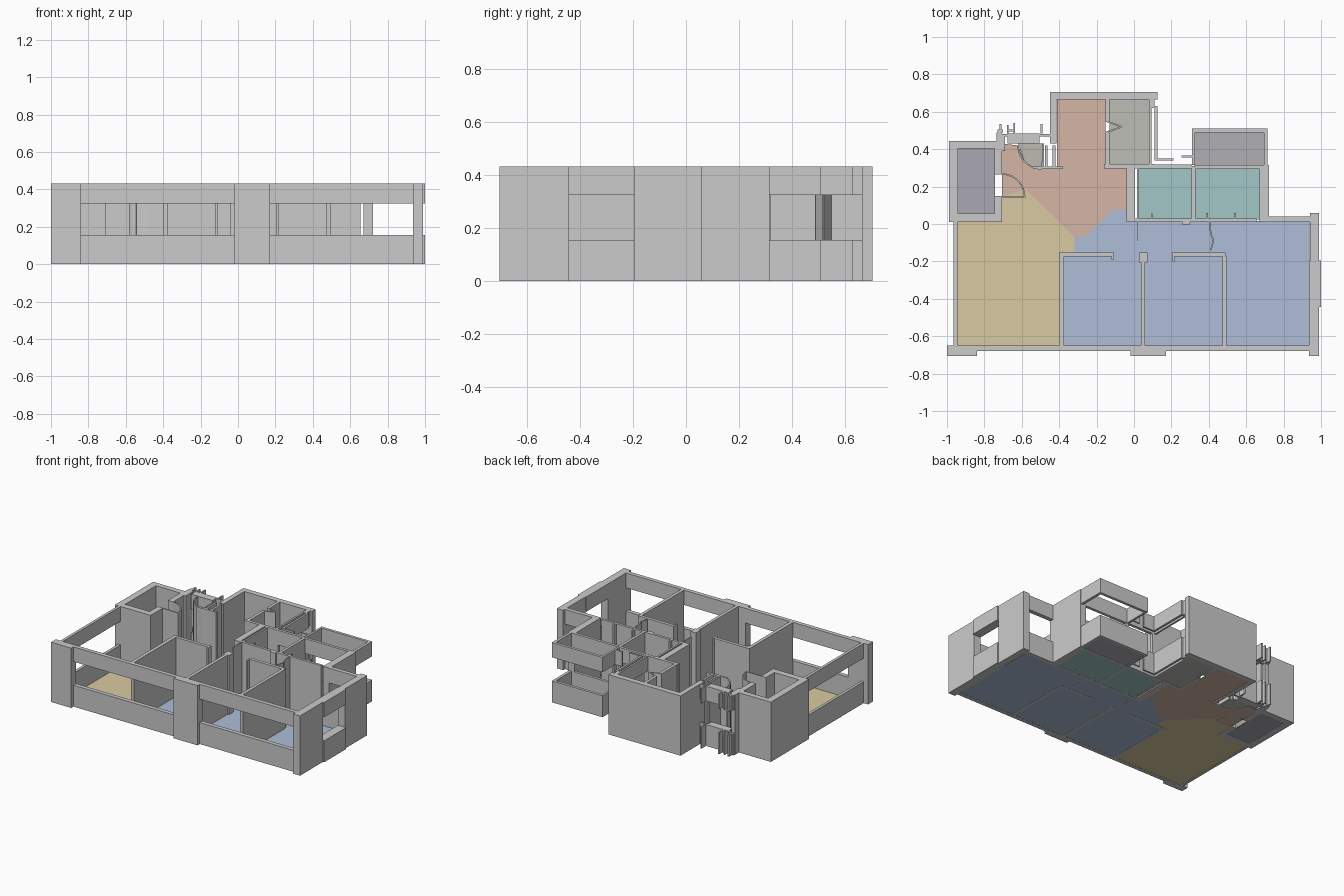
import bpy, bmesh, math

H, SILL, HEAD = 0.432, 0.155, 0.325   # wall height, window bottom and top


def finish(name, bm, color=None):
    bmesh.ops.recalc_face_normals(bm, faces=bm.faces)
    mesh = bpy.data.meshes.new(name)
    bm.to_mesh(mesh)
    bm.free()
    ob = bpy.data.objects.new(name, mesh)
    bpy.context.collection.objects.link(ob)
    if color:
        mat = bpy.data.materials.new(name + "_paint")
        mat.diffuse_color = (*color, 1)
        mesh.materials.append(mat)
    return ob


def prism(bm, pts, z0, z1):
    lo = [bm.verts.new((x, y, z0)) for x, y in pts]
    hi = [bm.verts.new((x, y, z1)) for x, y in pts]
    bm.faces.new(lo)
    bm.faces.new(hi)
    for i in range(len(pts)):
        j = (i + 1) % len(pts)
        bm.faces.new((lo[i], lo[j], hi[j], hi[i]))


def rect(x0, x1, y0, y1):
    return [(x0, y0), (x1, y0), (x1, y1), (x0, y1)]


def walls(name, rects, window=False):
    """Full height walls, or a sill and a lintel with an open strip between."""
    bm = bmesh.new()
    for r in rects:
        for z0, z1 in ([(0, SILL), (HEAD, H)] if window else [(0, H)]):
            prism(bm, rect(*r), z0, z1)
    return finish(name, bm)


def strip(name, pts, t=0.008):
    """Thin upright panels following a line of points."""
    bm = bmesh.new()
    for (xa, ya), (xb, yb) in zip(pts, pts[1:]):
        d = math.hypot(xb - xa, yb - ya)
        nx, ny = -(yb - ya) / d * t / 2, (xb - xa) / d * t / 2
        prism(bm, [(xa + nx, ya + ny), (xb + nx, yb + ny),
                   (xb - nx, yb - ny), (xa - nx, ya - ny)], 0, H)
    return finish(name, bm)


def arc(cx, cy, r, a0, a1, n=8):
    return [(cx + r * math.cos(math.radians(a0 + (a1 - a0) * i / n)),
             cy + r * math.sin(math.radians(a0 + (a1 - a0) * i / n))) for i in range(n + 1)]


def floor(name, pts, color):
    bm = bmesh.new()
    prism(bm, pts, 0.001, 0.004)
    finish(name, bm, color)


# Front facade: three piers and two long window strips
walls("front_piers", [(-1, -0.84, -0.705, -0.65), (-0.02, 0.17, -0.705, -0.65),
                      (0.935, 0.99, -0.705, -0.445)])
walls("front_windows", [(-0.84, -0.02, -0.68, -0.65), (0.17, 0.935, -0.68, -0.65)], True)

# Right side wall with its projecting window
walls("right_wall", [(0.94, 0.99, -0.195, 0.06)])
walls("right_window", [(0.935, 1.0, -0.445, -0.195)], True)

# Left living room window
walls("left_window", [(-0.965, -0.945, -0.65, 0.01)], True)

# Closed left store room, door gap in its right wall
walls("store_walls", [(-0.99, -0.94, 0.01, 0.445), (-0.94, -0.705, 0.405, 0.445),
                      (-0.94, -0.745, 0.01, 0.055), (-0.745, -0.705, 0.01, 0.15),
                      (-0.745, -0.705, 0.265, 0.405), (-0.735, -0.705, 0.445, 0.49)])

# Entrance and kitchen block at the back
walls("back_block_walls", [(-0.45, 0.125, 0.665, 0.705), (-0.45, -0.415, 0.43, 0.665),
                           (-0.152, -0.13, 0.55, 0.665), (-0.152, -0.13, 0.32, 0.49),
                           (-0.16, 0.11, 0.298, 0.32)])
walls("kitchen_window", [(0.08, 0.093, 0.32, 0.665), (0.11, 0.125, 0.345, 0.63),
                         (0.093, 0.11, 0.62, 0.665)], True)
strip("kitchen_door", [(-0.15, 0.55), (-0.065, 0.52), (-0.15, 0.49)])

# Small washroom with its window and side posts
walls("washroom_window", [(-0.675, -0.505, 0.43, 0.485), (-0.705, -0.675, 0.468, 0.48),
                          (-0.505, -0.45, 0.468, 0.48), (-0.73, -0.70, 0.49, 0.505),
                          (-0.72, -0.708, 0.505, 0.535), (-0.68, -0.67, 0.485, 0.53),
                          (-0.645, -0.635, 0.485, 0.54), (-0.67, -0.645, 0.495, 0.505),
                          (-0.50, -0.49, 0.485, 0.535)], True)
walls("washroom_walls", [(-0.54, -0.38, 0.293, 0.308), (-0.475, -0.462, 0.308, 0.42),
                         (-0.435, -0.42, 0.308, 0.42), (-0.49, -0.48, 0.308, 0.43),
                         (-0.705, -0.69, 0.39, 0.468)])
strip("washroom_door_swing", arc(-0.495, 0.42, 0.125, 180, 270))
strip("hall_door_swing", arc(-0.705, 0.147, 0.12, 0, 90))
strip("hall_door_leaf", [(-0.705, 0.147), (-0.58, 0.147)])

# Two bathrooms
walls("bath_walls", [(-0.04, 0.005, 0.01, 0.32), (0.015, 0.028, 0.03, 0.298),
                     (0.308, 0.328, 0.02, 0.31), (0.672, 0.722, 0.01, 0.315),
                     (0.005, 0.655, 0.012, 0.03), (0.26, 0.3, -0.003, 0.012),
                     (0.09, 0.1, 0.03, 0.055), (0.385, 0.395, 0.03, 0.06),
                     (0.535, 0.545, 0.03, 0.06)])
walls("bath_windows", [(0.11, 0.31, 0.298, 0.318), (0.328, 0.672, 0.295, 0.315),
                       (0.11, 0.21, 0.34, 0.35), (0.255, 0.31, 0.355, 0.365)], True)

# Back balcony, open between parapet and upper band
walls("balcony_bands", [(0.31, 0.715, 0.49, 0.51), (0.31, 0.325, 0.315, 0.49),
                        (0.695, 0.715, 0.315, 0.49)], True)
walls("back_bedroom_window", [(0.722, 0.94, 0.01, 0.04)], True)

# Bedroom partitions with end caps at the doorways
walls("bedroom_partitions", [(-0.4, -0.375, -0.65, -0.175), (-0.4, -0.115, -0.175, -0.152),
                             (-0.12, -0.108, -0.19, -0.15), (0.037, 0.06, -0.65, -0.2),
                             (0.027, 0.072, -0.205, -0.152), (0.21, 0.49, -0.175, -0.152),
                             (0.206, 0.216, -0.2, -0.15), (0.472, 0.495, -0.65, -0.175)])
strip("corridor_door_leaf", [(0.02, 0.012), (0.02, -0.09)], 0.005)
strip("bedroom_door_leaf", [(0.405, 0.012), (0.41, -0.05), (0.425, -0.09), (0.41, -0.14)])

# Coloured floors
BLUE = (0.42, 0.51, 0.68)
TEAL = (0.37, 0.57, 0.57)
floor("living_floor", [(-0.95, -0.65), (-0.395, -0.65), (-0.395, -0.16), (-0.318, -0.16),
                       (-0.318, -0.068), (-0.58, 0.185), (-0.705, 0.147), (-0.705, 0.012),
                       (-0.95, 0.012)], (0.70, 0.59, 0.36))
floor("hall_floor", [(-0.412, 0.665), (-0.152, 0.665), (-0.152, 0.298), (-0.04, 0.298),
                     (-0.04, 0.075), (-0.115, 0.075), (-0.26, -0.068), (-0.318, -0.068),
                     (-0.58, 0.185), (-0.705, 0.147), (-0.705, 0.43), (-0.62, 0.42),
                     (-0.583, 0.332), (-0.495, 0.295), (-0.412, 0.295)], (0.67, 0.46, 0.38))
floor("washroom_floor", [(-0.62, 0.43), (-0.583, 0.332), (-0.495, 0.295), (-0.48, 0.43)],
      (0.50, 0.50, 0.44))
floor("kitchen_floor", rect(-0.132, 0.085, 0.318, 0.665), (0.50, 0.51, 0.46))
floor("corridor_floor", [(-0.318, -0.16), (-0.318, -0.068), (-0.26, -0.068), (-0.115, 0.075),
                         (-0.04, 0.075), (-0.04, 0.015), (0.48, 0.015), (0.48, -0.16)], BLUE)
floor("left_bedroom_floor", rect(-0.375, 0.04, -0.65, -0.16), BLUE)
floor("middle_bedroom_floor", rect(0.055, 0.48, -0.65, -0.16), BLUE)
floor("right_bedroom_floor", rect(0.48, 0.937, -0.65, 0.015), BLUE)
floor("left_bath_floor", rect(0.025, 0.31, 0.025, 0.298), TEAL)
floor("right_bath_floor", rect(0.325, 0.675, 0.025, 0.298), TEAL)
floor("balcony_floor", rect(0.32, 0.7, 0.312, 0.495), (0.43, 0.43, 0.46))
floor("store_floor", rect(-0.942, -0.743, 0.053, 0.407), (0.40, 0.39, 0.45))
